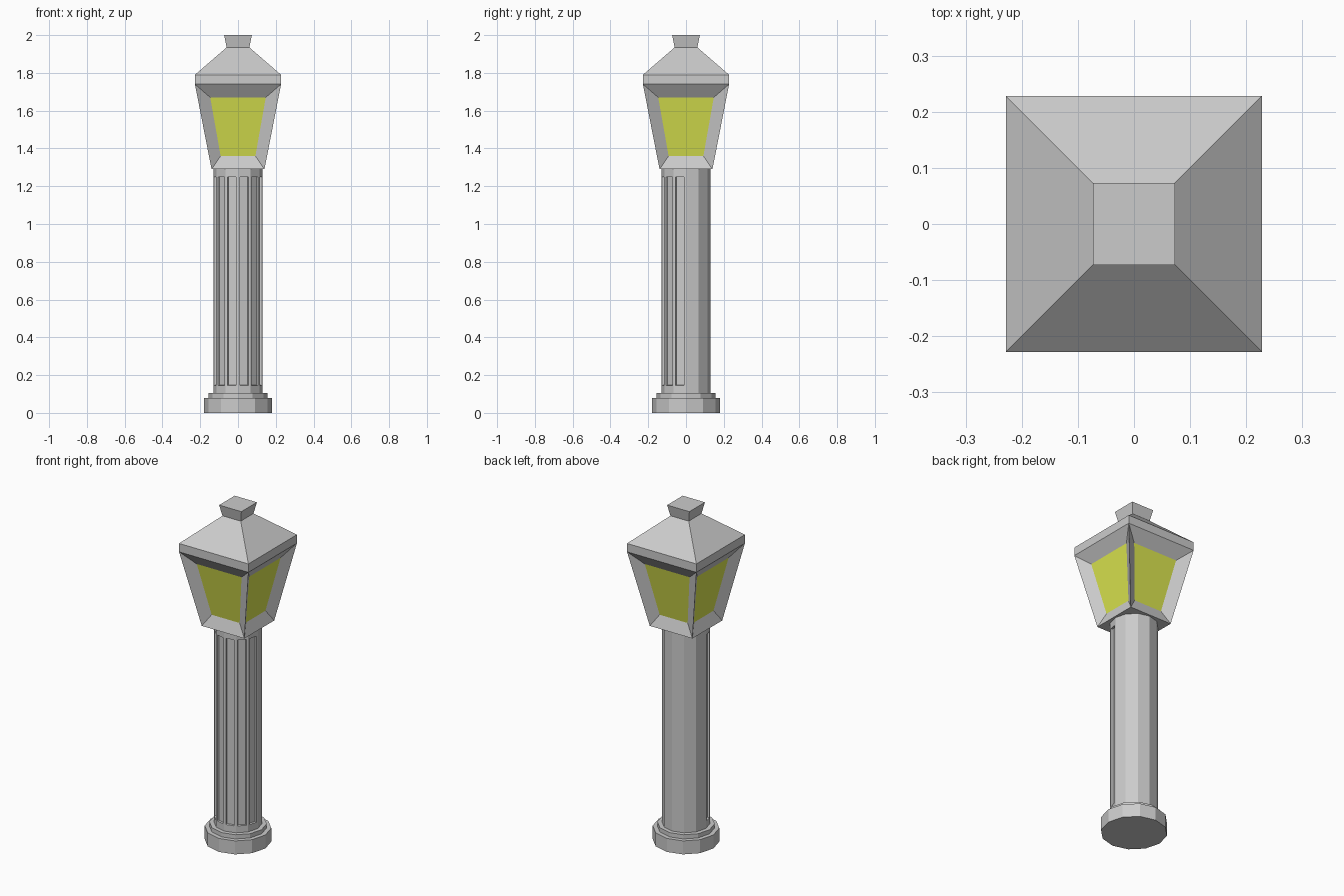
import bpy, bmesh, math
from mathutils import Vector, Matrix

if "Cube" in bpy.data.objects:
    bpy.data.objects.remove(bpy.data.objects["Cube"])


def finish(name, bm, normals=True):
    if normals:
        bmesh.ops.recalc_face_normals(bm, faces=bm.faces)
    mesh = bpy.data.meshes.new(name)
    bm.to_mesh(mesh)
    bm.free()
    ob = bpy.data.objects.new(name, mesh)
    bpy.context.collection.objects.link(ob)
    return ob


def stack(rings, sides, phase=0.0):
    """Closed solid from (radius, z) rings of a regular polygon."""
    bm = bmesh.new()
    loops = []
    for r, z in rings:
        angles = [phase + 2 * math.pi * i / sides for i in range(sides)]
        loops.append([bm.verts.new((r * math.cos(a), r * math.sin(a), z)) for a in angles])
    for lo, hi in zip(loops, loops[1:]):
        for i in range(sides):
            j = (i + 1) % sides
            bm.faces.new((lo[i], lo[j], hi[j], hi[i]))
    bm.faces.new(loops[0][::-1])
    bm.faces.new(loops[-1])
    bm.normal_update()
    return bm


# Twelve-sided stepped base
finish("base", stack([(0.18, 0), (0.18, 0.08), (0.155, 0.08), (0.155, 0.105), (0.12, 0.105)], 12))

# Column with recessed flutes on the front six faces
bm = stack([(0.13, 0.1), (0.13, 0.135), (0.13, 1.26), (0.13, 1.29)], 12)
flutes = [f for f in bm.faces
          if abs(f.normal.z) < 0.1 and f.normal.y < -0.1 and f.calc_area() > 0.03]
bmesh.ops.inset_individual(bm, faces=flutes, thickness=0.01, use_even_offset=True)
bmesh.ops.inset_individual(bm, faces=flutes, thickness=0.002, depth=-0.01, use_even_offset=True)
finish("column", bm)

# Lantern: four sides sloping inward from the outer edges to recessed panes
outer = [(-0.14, -0.14, 1.29), (0.14, -0.14, 1.29), (0.228, -0.228, 1.74), (-0.228, -0.228, 1.74)]
inner = [(-0.092, -0.116, 1.36), (0.092, -0.116, 1.36), (0.147, -0.177, 1.67), (-0.147, -0.177, 1.67)]
frame, panes = bmesh.new(), bmesh.new()
for k in range(4):
    rot = Matrix.Rotation(k * math.pi / 2, 3, 'Z')
    o = [frame.verts.new(rot @ Vector(p)) for p in outer]
    n = [frame.verts.new(rot @ Vector(p)) for p in inner]
    for i in range(4):
        j = (i + 1) % 4
        frame.faces.new((o[i], o[j], n[j], n[i]))
    panes.faces.new([panes.verts.new(rot @ Vector(p)) for p in inner])
bmesh.ops.remove_doubles(frame, verts=frame.verts, dist=0.0001)
# Underside of the lantern
low = sorted((v for v in frame.verts if v.co.z < 1.3), key=lambda v: math.atan2(v.co.y, v.co.x))
frame.faces.new(low[::-1])
finish("lantern_frame", frame)
glass = finish("window_panes", panes, normals=False)
mat = bpy.data.materials.new("yellow_glass")
mat.diffuse_color = (0.72, 0.8, 0.08, 1)
mat.use_nodes = True
mat.node_tree.nodes["Principled BSDF"].inputs["Base Color"].default_value = mat.diffuse_color
glass.data.materials.append(mat)

# Square roof and flared finial
s = math.sqrt(2)
finish("roof", stack([(0.228 * s, 1.74), (0.228 * s, 1.79), (0.06 * s, 1.935)], 4, math.pi / 4))
finish("finial", stack([(0.06 * s, 1.935), (0.073 * s, 2.0)], 4, math.pi / 4))
